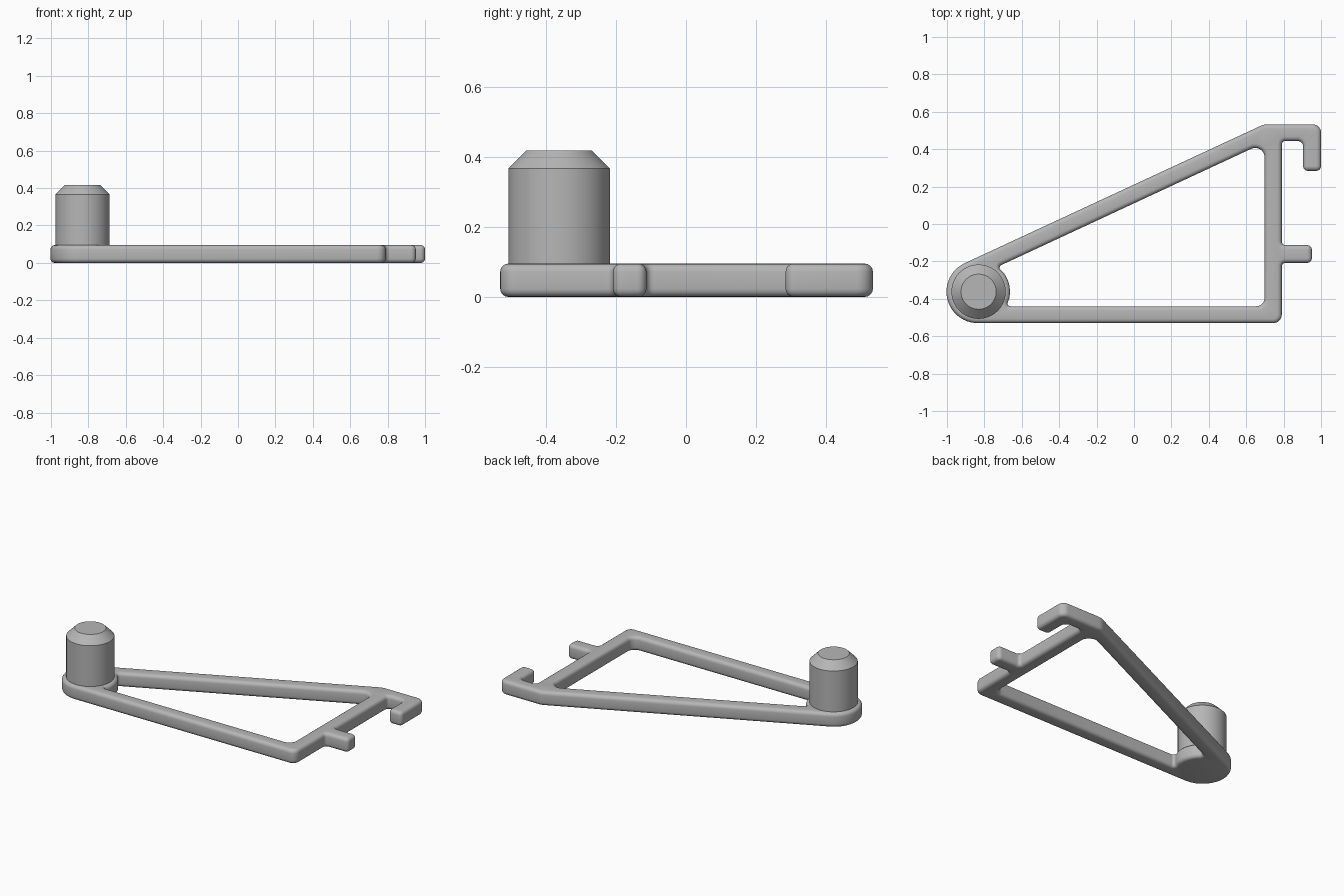
import bpy, bmesh, math
from mathutils import Vector

if "Cube" in bpy.data.objects:
    bpy.data.objects.remove(bpy.data.objects["Cube"], do_unlink=True)

grey = bpy.data.materials.new("plain_grey")
grey.use_nodes = True
colour = (0.47, 0.47, 0.47, 1)
grey.diffuse_color = colour
grey.node_tree.nodes["Principled BSDF"].inputs["Base Color"].default_value = colour

THICK, ROUND = 0.095, 0.023
HUB = Vector((-0.831, -0.362))
HUB_R = 0.168
SLOPE = 0.464                     # rise of the diagonal bar


def rounded(corners, steps=8):
    """Polygon of (x, y, radius) corners turned into a loop with arc corners."""
    loop = []
    for i, (x, y, r) in enumerate(corners):
        p = Vector((x, y))
        if not r:
            loop.append(p)
            continue
        a = (Vector(corners[i - 1][:2]) - p).normalized()
        b = (Vector(corners[(i + 1) % len(corners)][:2]) - p).normalized()
        half = a.angle(b) / 2
        centre = p + (a + b).normalized() * (r / math.sin(half))
        start = p + a * (r / math.tan(half)) - centre
        end = p + b * (r / math.tan(half)) - centre
        n = steps * 3 if r > 0.1 else steps
        sweep = start.angle_signed(end)      # clockwise positive
        for k in range(n + 1):
            t = -sweep * k / n
            loop.append(centre + Vector((start.x * math.cos(t) - start.y * math.sin(t),
                                         start.x * math.sin(t) + start.y * math.cos(t))))
    return loop


def inset(loop, d):
    """Move a counter-clockwise loop inward by d (clockwise moves outward)."""
    out = []
    for i, p in enumerate(loop):
        a = (p - loop[i - 1]).normalized()
        b = (loop[(i + 1) % len(loop)] - p).normalized()
        na, nb = Vector((-a.y, a.x)), Vector((-b.y, b.x))
        out.append(p + (na + nb) * (d / (1 + na.dot(nb))))
    return out


def finish(name, bm):
    bmesh.ops.recalc_face_normals(bm, faces=bm.faces[:])
    mesh = bpy.data.meshes.new(name)
    bm.to_mesh(mesh)
    bm.free()
    mesh.materials.append(grey)
    obj = bpy.data.objects.new(name, mesh)
    bpy.context.collection.objects.link(obj)
    bpy.ops.object.select_all(action='DESELECT')
    obj.select_set(True)
    bpy.context.view_layer.objects.active = obj
    bpy.ops.object.shade_smooth_by_angle(angle=math.radians(35))
    return obj


# Outer outline: hub, lower bar, upright with tab and hook, diagonal bar
TOP, LOW = 0.533, HUB.y - HUB_R
diag_x = 0.695                    # where the diagonal meets the top edge
outer = rounded([
    (diag_x - (TOP - LOW) / SLOPE, LOW, HUB_R),
    (0.79, LOW, 0.045),
    (0.79, -0.208, 0.02), (0.951, -0.208, 0.026),
    (0.951, -0.113, 0.026), (0.79, -0.113, 0.02),
    (0.79, 0.444, 0.02), (0.904, 0.444, 0.03),
    (0.904, 0.284, 0.026), (1.0, 0.284, 0.026),
    (1.0, TOP, 0.045), (diag_x, TOP, 0.1)])

# Window between the bars, bounded on the left by the round hub
BAR = 0.09
gap = BAR * math.sqrt(1 + SLOPE ** 2)
angle = math.atan(SLOPE)
up = angle + math.acos((HUB_R - BAR) / HUB_R)
first = math.pi / 2 - math.acos((HUB_R - BAR) / HUB_R)
up = angle + first
hub_arc = []
for k in range(11):
    t = -first + (up + first) * k / 10
    hub_arc.append((HUB.x + HUB_R * math.cos(t), HUB.y + HUB_R * math.sin(t),
                    0.015 if k in (0, 10) else 0))
hub_arc = [c for k, c in enumerate(hub_arc) if k not in (1, 9)]
window = rounded(hub_arc + [
    (0.698, TOP - gap + SLOPE * (0.698 - diag_x), 0.05),
    (0.698, LOW + BAR, 0.045)])

# Bracket frame: rounded edge profile swept round both outlines, then capped
profile = []
for k in range(5):
    t = math.pi / 2 * k / 4
    profile.append((ROUND * (1 - math.sin(t)), ROUND * (1 - math.cos(t))))
profile += [(d, THICK - z) for d, z in reversed(profile)]

bm = bmesh.new()
caps = {0: [], len(profile) - 1: []}
for loop in (outer, window):
    rows = [[bm.verts.new((p.x, p.y, z)) for p in inset(loop, d)] for d, z in profile]
    n = len(loop)
    for lower, upper in zip(rows, rows[1:]):
        for i in range(n):
            j = (i + 1) % n
            bm.faces.new((lower[i], lower[j], upper[j], upper[i]))
    for level in caps:
        row = rows[level]
        caps[level] += [bm.edges.get((row[i], row[i - 1])) for i in range(n)]
for edges in caps.values():
    bmesh.ops.triangle_fill(bm, edges=edges, use_beauty=True, normal=(0, 0, 1))
finish("bracket_frame", bm)

# Post on the hub with a chamfered top
bm = bmesh.new()
SIDES = 64
rings = []
for radius, z in ((0.145, 0.06), (0.145, 0.366), (0.094, 0.417)):
    rings.append([bm.verts.new((HUB.x + radius * math.cos(math.tau * i / SIDES),
                                HUB.y + radius * math.sin(math.tau * i / SIDES), z))
                  for i in range(SIDES)])
for lower, upper in zip(rings, rings[1:]):
    for i in range(SIDES):
        j = (i + 1) % SIDES
        bm.faces.new((lower[i], lower[j], upper[j], upper[i]))
bm.faces.new(rings[-1])
bm.faces.new(rings[0][::-1])
finish("hub_post", bm)
